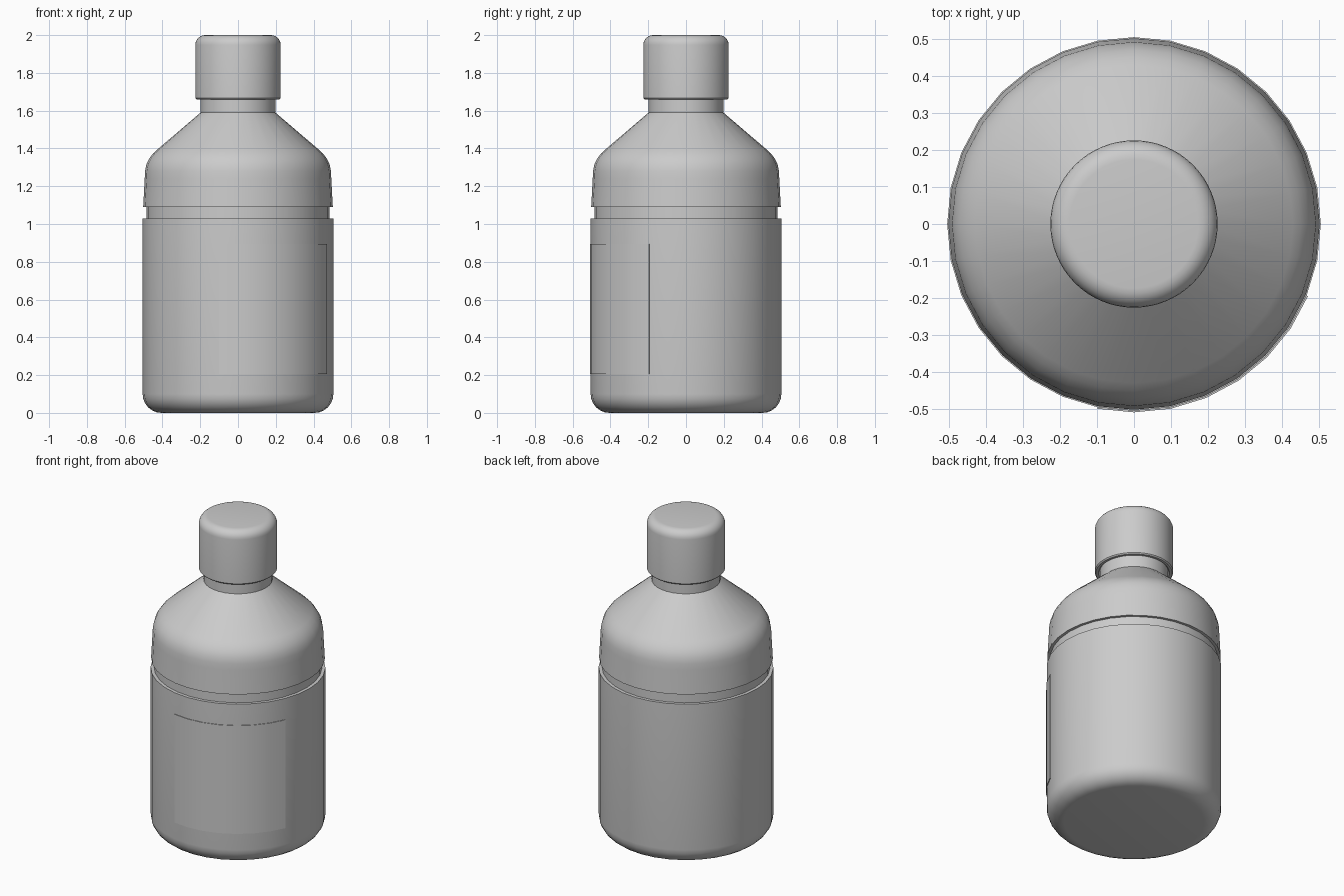
import bpy, bmesh, math

if "Cube" in bpy.data.objects:
    bpy.data.objects.remove(bpy.data.objects["Cube"])


def finish(bm, name, angle=35):
    bmesh.ops.recalc_face_normals(bm, faces=bm.faces)
    mesh = bpy.data.meshes.new(name)
    bm.to_mesh(mesh)
    bm.free()
    obj = bpy.data.objects.new(name, mesh)
    bpy.context.collection.objects.link(obj)
    bpy.ops.object.select_all(action='DESELECT')
    obj.select_set(True)
    bpy.context.view_layer.objects.active = obj
    bpy.ops.object.shade_smooth_by_angle(angle=math.radians(angle))
    return obj


def ring_points(r, z, n):
    return [(r * math.cos(2 * math.pi * i / n), r * math.sin(2 * math.pi * i / n), z)
            for i in range(n)]


def lathe(name, profile, n):
    """Revolve (radius, z) points around z and close both ends."""
    bm = bmesh.new()
    rings = [[bm.verts.new(p) for p in ring_points(r, z, n)] for r, z in profile]
    for a, b in zip(rings, rings[1:]):
        for i in range(n):
            j = (i + 1) % n
            bm.faces.new((a[i], a[j], b[j], b[i]))
    bm.faces.new(rings[0][::-1])
    bm.faces.new(rings[-1])
    return finish(bm, name)


def arc(cr, cz, rad, start, end, steps):
    """Profile points along a rounded corner, angles in degrees."""
    angles = [math.radians(start + (end - start) * k / steps) for k in range(steps + 1)]
    return [(cr + rad * math.cos(a), cz + rad * math.sin(a)) for a in angles]


# Bottle: rounded base, groove, sloped shoulder and neck
R = 0.505
bottle = (arc(R - 0.1, 0.1, 0.1, -90, 0, 6)
          + [(R, 1.03), (0.485, 1.03), (0.485, 1.09), (0.502, 1.09)]
          + [(0.494, 1.24), (0.492, 1.28), (0.485, 1.315), (0.471, 1.345),
             (0.451, 1.372), (0.43, 1.392)]
          + [(0.198, 1.59), (0.198, 1.70)])
lathe("bottle_body", bottle, 32)

# Screw cap with rounded top and slightly chamfered lower rim
cap = ([(0.19, 1.675), (0.205, 1.66), (0.22, 1.66), (0.226, 1.667)]
       + arc(0.174, 1.948, 0.052, 0, 90, 6))
lathe("cap", cap, 64)

# Label: thin patch wrapped over seven facets of the front right
bm = bmesh.new()
cols = []
for k in range(8):
    a = math.radians(258.75 + 11.25 * k)
    cols.append([bm.verts.new((r * math.cos(a), r * math.sin(a), z))
                 for r, z in ((R - 0.002, 0.205), (R + 0.004, 0.205),
                              (R + 0.004, 0.895), (R - 0.002, 0.895))])
for a, b in zip(cols, cols[1:]):
    for i in range(4):
        j = (i + 1) % 4
        bm.faces.new((a[i], b[i], b[j], a[j]))
bm.faces.new(cols[0])
bm.faces.new(cols[-1][::-1])
finish(bm, "label")
